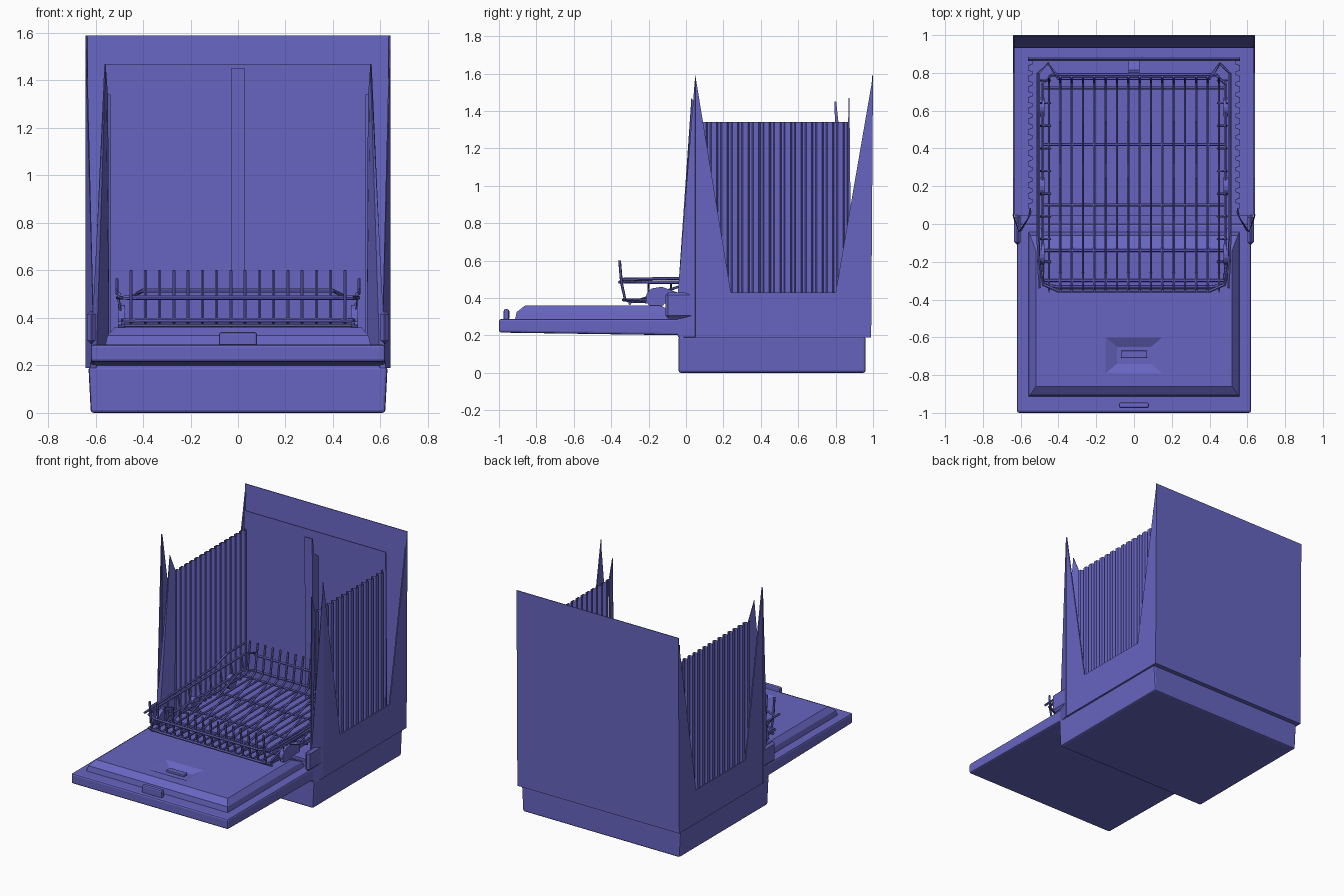
import bpy, bmesh, math
from mathutils import Vector

if "Cube" in bpy.data.objects:
    bpy.data.objects.remove(bpy.data.objects["Cube"])

paint = bpy.data.materials.new("slate_blue")
paint.diffuse_color = (0.135, 0.13, 0.53, 1)
paint.use_nodes = True
paint.node_tree.nodes["Principled BSDF"].inputs["Base Color"].default_value = paint.diffuse_color


def mesh(name, verts, faces, thick=0):
    me = bpy.data.meshes.new(name)
    me.from_pydata(verts, [], faces)
    bm = bmesh.new()
    bm.from_mesh(me)
    bmesh.ops.recalc_face_normals(bm, faces=bm.faces)
    bm.to_mesh(me)
    bm.free()
    ob = bpy.data.objects.new(name, me)
    bpy.context.collection.objects.link(ob)
    me.materials.append(paint)
    if thick:
        m = ob.modifiers.new("thickness", 'SOLIDIFY')
        m.thickness = thick
        m.offset = 0
    return ob


def bevel(ob, w, seg=2):
    m = ob.modifiers.new("soft_edge", 'BEVEL')
    m.width = w
    m.segments = seg
    return ob


def mirror(ob):
    ob.modifiers.new("mirror", 'MIRROR')
    return ob


def loft(name, rects):
    """Stack of rectangles (x0, x1, y0, y1, z) joined into one closed solid."""
    v, f = [], []
    for x0, x1, y0, y1, z in rects:
        v += [(x0, y0, z), (x1, y0, z), (x1, y1, z), (x0, y1, z)]
    n = len(rects)
    for k in range(n - 1):
        for i in range(4):
            j = (i + 1) % 4
            f.append((4*k+i, 4*k+j, 4*k+4+j, 4*k+4+i))
    f += [(3, 2, 1, 0), tuple(range(4*n-4, 4*n))]
    return mesh(name, v, f)


def box(name, x0, x1, y0, y1, z0, z1):
    return loft(name, [(x0, x1, y0, y1, z0), (x0, x1, y0, y1, z1)])


def side_prism(name, x0, x1, yz):
    """Side outline extruded across x."""
    n = len(yz)
    v = [(x, y, z) for x in (x0, x1) for y, z in yz]
    f = [tuple(range(n)), tuple(range(n, 2*n))]
    f += [(i, (i+1) % n, n+(i+1) % n, n+i) for i in range(n)]
    return mesh(name, v, f)


def wires(name, paths, r=0.007):
    """Six sided bent wires swept along point lists."""
    v, f = [], []
    for p in paths:
        p = [Vector(q) for q in p]
        base = len(v)
        for i, q in enumerate(p):
            a = (p[i] - p[i-1]).normalized() if i else (p[1] - p[0]).normalized()
            b = (p[i+1] - p[i]).normalized() if i < len(p)-1 else a
            d = (a + b).normalized()
            ref = Vector((1, 0, 0)) if abs(d.x) < 0.6 else Vector((0, 0.3, 1))
            u = d.cross(ref).normalized()
            w = d.cross(u)
            for k in range(6):
                t = k * math.pi / 3
                v.append(q + (u*math.cos(t) + w*math.sin(t)) * r)
        for s in range(len(p)-1):
            for k in range(6):
                o = base + 6*s
                f.append((o+k, o+(k+1) % 6, o+6+(k+1) % 6, o+6+k))
        f += [tuple(base+k for k in range(6)), tuple(len(v)-6+k for k in range(6))]
    return mesh(name, v, f)


def wheel(name, x, y, z, r, w):
    n = 16
    ring = [(y + r*math.cos(2*math.pi*i/n), z + r*math.sin(2*math.pi*i/n)) for i in range(n)]
    return mirror(side_prism(name, x - w/2, x + w/2, ring))


# Plinth and tub floor
bevel(loft("plinth", [(-.62, .62, -.04, .96, 0), (-.63, .63, -.04, .96, .195)]), .012)
box("tub_floor", -.637, .637, .045, .99, .19, .29)
box("front_sill", -.60, .60, -.035, .05, .19, .27)

# Outer shell: cut away side panels and the tall back
mirror(side_prism("side_panel", .632, .64, [
    (.05, .19), (.05, 1.59), (.24, .43), (.80, .43), (1.0, 1.59), (.99, .19)]))
side_prism("back_panel", -.64, .64, [(.99, .19), (.93, .19), (.935, .45), (.995, 1.59), (1.0, 1.59)])

# Front posts, each rising to two spikes
mirror(mesh("front_post", [
    (.64, .05, .19), (.64, .05, 1.59), (.61, -.04, .43), (.62, -.04, .19),
    (.56, .03, 1.47), (.55, .085, 1.33), (.545, .06, .27), (.60, -.04, .19)],
    [(0, 1, 2, 3), (2, 4, 7, 3), (4, 5, 6, 7)], .006))

# Ribbed inner side walls
prof = []
ribs = 14
pitch = .79 / ribs
for i in range(ribs):
    y = .08 + i * pitch
    prof += [(.56, y), (.56, y + pitch*.45), (.538, y + pitch*.6), (.538, y + pitch*.88)]
prof.append((.56, .87))
n = len(prof)
mirror(mesh("ribbed_wall", [(x, y, z) for z in (.28, 1.34) for x, y in prof],
            [(i, i+1, n+i+1, n+i) for i in range(n-1)], .004))

# Inner back wall with its pointed corners and the water duct
side_prism("inner_back_wall", -.56, .56, [(.862, .28), (.868, 1.47), (.874, 1.47), (.885, .28)])
side_prism("water_duct", -.03, .03, [(.80, .30), (.795, 1.45), (.803, 1.45), (.815, 1.34), (.865, 1.30), (.865, .30)])

# Door lying open, with raised liner and sunken detergent tray
bevel(side_prism("door_slab", -.62, .62, [(-1, .215), (-1, .288), (0, .288), (0, .20)]), .012)
loft("door_liner", [
    (-.56, .56, -.915, -.04, .28), (-.55, .55, -.905, -.06, .325), (-.52, .52, -.86, -.14, .36),
    (-.15, .15, -.79, -.60, .36), (-.09, .09, -.74, -.65, .335)])
bevel(box("detergent_lid", -.07, .07, -.71, -.67, .33, .35), .005)
bevel(box("door_latch", -.08, .08, -.975, -.945, .28, .34), .01)
mirror(box("door_hinge", .60, .635, -.11, .05, .29, .43)).modifiers.new("b", 'BEVEL').width = .015

# Rack: long wires curving up into tines at both ends
xs = [-.45 + .06*i for i in range(16)]
wires("rack_long_wires", [[
    (x, -.355, .60), (x, -.345, .48), (x, -.325, .39), (x, -.30, .38),
    (x, .71, .38), (x, .75, .40), (x, .78, .60)] for x in xs], .0075)
wires("rack_cross_wires", [[(-.48, y, .37), (.48, y, .37)] for y in (-.30, -.14, .1, .42, .72)], .008)

# Rack rim loops
for name, z, g in (("rack_top_rim", .485, 0), ("rack_lower_rim", .39, .02)):
    a, b = .505 - g, .85 - g*3
    loop = [(0, -.355+g, z), (.40, -.355+g, z), (.48, -.32, z), (a, -.20, z), (a, b-.05, z),
            (a-.05, b, z)]
    if g:
        loop += [(.2, b, z), (0, b, z)]
    else:
        loop += [(.42, .80, z+.02), (.40, .77, z+.03), (0, .77, z+.03)]
    full = loop + [(-x, y, q) for x, y, q in loop[::-1]][1:]
    wires(name, [full], .009)
wires("rack_side_wires", [[(s*.505, y, .49), (s*.49, y, .40), (s*.44, y, .38)]
                          for s in (-1, 1) for y in [-.2 + .12*i for i in range(9)]], .006)
wires("rack_side_rails", [[(s*.50, -.34, .50), (s*.51, -.05, .505), (s*.51, .45, .52),
                           (s*.51, .60, .56), (s*.51, .80, .56)] for s in (-1, 1)], .008)

# Folded plate tines leaning across the rack
wires("plate_tines", [[(x, y, .385), (x, y + .22, .46)]
                      for x in xs[1::2] for y in (-.26, .02, .32)], .007)

# Rack wheels and their brackets
wheel("front_wheel", .49, -.16, .40, .055, .03)
wheel("middle_wheel", .49, .20, .36, .05, .03)
wheel("rear_wheel", .49, .62, .36, .05, .03)
mirror(side_prism("wheel_bracket", .49, .505, [(-.22, .37), (-.18, .45), (-.13, .46), (-.02, .42), (-.02, .37)]))
